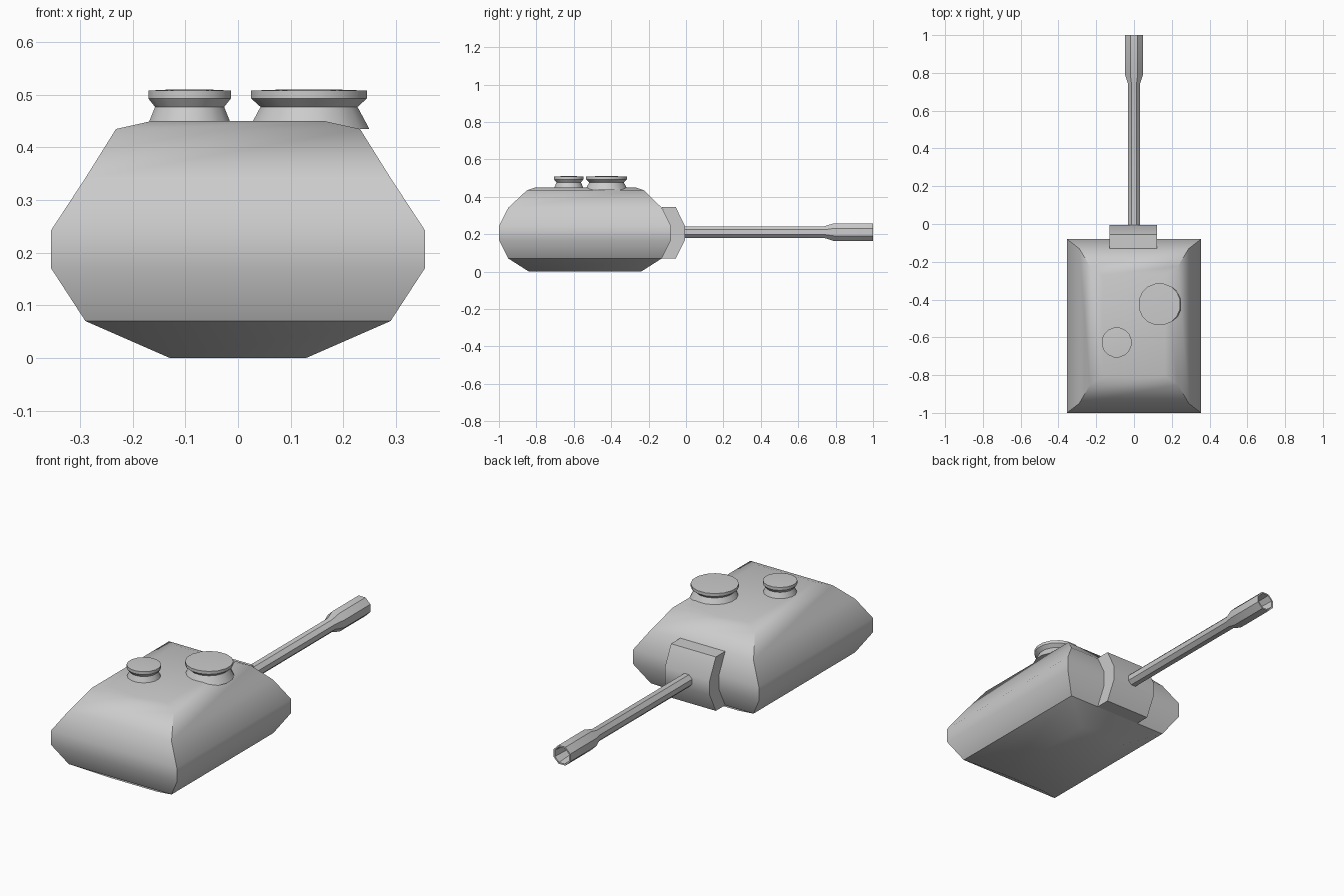
import bpy, bmesh
from math import pi, cos, sin, radians

if "Cube" in bpy.data.objects:
    bpy.data.objects.remove(bpy.data.objects["Cube"])


def finish(name, bm, angle=30, recalc=True):
    """Turn a bmesh into a smooth object with edges sharper than angle kept."""
    if recalc:
        bmesh.ops.recalc_face_normals(bm, faces=bm.faces)
    for f in bm.faces:
        f.smooth = True
    for e in bm.edges:
        if len(e.link_faces) == 2 and e.calc_face_angle(0) > radians(angle):
            e.smooth = False
    me = bpy.data.meshes.new(name)
    bm.to_mesh(me)
    bm.free()
    ob = bpy.data.objects.new(name, me)
    bpy.context.collection.objects.link(ob)
    return ob


def skin(bm, rings):
    """Join a list of equal vertex rings with quads and cap both ends."""
    n = len(rings[0])
    vs = [[bm.verts.new(p) for p in r] for r in rings]
    for a, b in zip(vs, vs[1:]):
        for i in range(n):
            j = (i + 1) % n
            bm.faces.new((a[i], a[j], b[j], b[i]))
    bm.faces.new(vs[0][::-1])
    bm.faces.new(vs[-1])
    return vs


# Turret shell: stacked rectangles (z, half width, rear y, front y)
sections = [
    (0.00, 0.13, -0.84, -0.24),
    (0.07, 0.29, -0.95, -0.13),
    (0.17, 0.355, -1.00, -0.08),
    (0.243, 0.355, -1.00, -0.08),
    (0.342, 0.29, -0.95, -0.13),
    (0.435, 0.232, -0.85, -0.225),
    (0.45, 0.165, -0.805, -0.27),
]
bm = bmesh.new()
rings = skin(bm, [[(-w, r, z), (w, r, z), (w, f, z), (-w, f, z)]
                  for z, w, r, f in sections])
corners = [bm.edges.get((rings[k][i], rings[k + 1][i]))
           for k in range(1, 5) for i in range(4)]
belt = [bm.edges.get((rings[1][i], rings[1][(i + 1) % 4])) for i in range(4)]
shell = finish("turret_shell", bm, 180)
# Only the corner edges and the lower belt stay sharp
bm = bmesh.new()
bm.from_mesh(shell.data)
bm.verts.ensure_lookup_table()
for k in range(7):
    for i in range(4):
        v = bm.verts[k * 4 + i]
        if 1 <= k < 5:
            bm.edges.get((v, bm.verts[k * 4 + 4 + i])).smooth = False
        if k == 1:
            bm.edges.get((v, bm.verts[4 + (i + 1) % 4])).smooth = False
bm.to_mesh(shell.data)
bm.free()

# Gun mantlet: side profile extruded across x
profile = [(-0.13, 0.07), (-0.055, 0.07), (-0.005, 0.17), (-0.005, 0.243),
           (-0.055, 0.345), (-0.13, 0.345), (-0.08, 0.243), (-0.08, 0.17)]
bm = bmesh.new()
skin(bm, [[(x, y, z) for y, z in profile] for x in (-0.13, 0.123)])
finish("gun_mantlet", bm, 40)


def ring(axis, r, t, n, cx, cy):
    """Ring of n points around y or z at position t, flats facing the axes."""
    pts = []
    for i in range(n):
        a = 2 * pi * (i + 0.5) / n
        u, v = cx + r * cos(a), cy + r * sin(a)
        pts.append((u, t, v) if axis == "y" else (u, v, t))
    return pts


# Gun barrel with muzzle sleeve and open bore
barrel = [(0.034, -0.05), (0.034, 0.74), (0.051, 0.79), (0.051, 1.0),
          (0.043, 1.0), (0.034, 0.9)]
bm = bmesh.new()
skin(bm, [ring("y", r, y, 8, 0, 0.211) for r, y in barrel])
finish("gun_barrel", bm)


# Roof hatches: flared neck under an overhanging lid
def hatch(name, cx, cy, lid, neck, base):
    prof = [(base, 0.435), (neck, 0.477), (lid, 0.493), (lid, 0.508),
            (lid * 0.5, 0.51)]
    bm = bmesh.new()
    skin(bm, [ring("z", r, z, 16, cx, cy) for r, z in prof])
    finish(name, bm)


hatch("commander_hatch", 0.135, -0.425, 0.112, 0.094, 0.117)
hatch("loader_hatch", -0.092, -0.627, 0.08, 0.067, 0.084)
